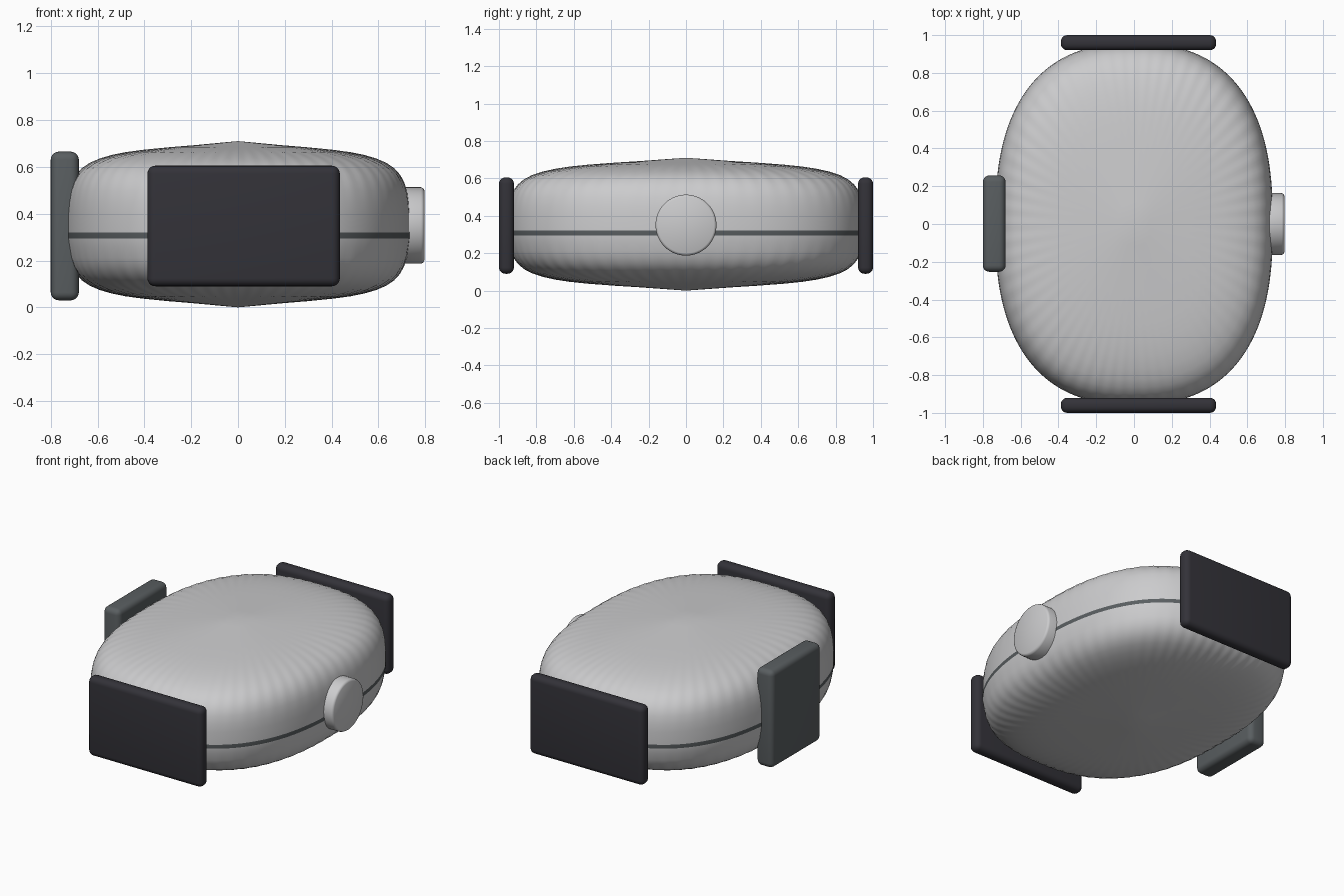
import bpy, bmesh, math

if "Cube" in bpy.data.objects:
    bpy.data.objects.remove(bpy.data.objects["Cube"])

def material(name, rgb):
    m = bpy.data.materials.new(name)
    m.diffuse_color = (*rgb, 1)
    m.use_nodes = True
    m.node_tree.nodes["Principled BSDF"].inputs["Base Color"].default_value = m.diffuse_color
    return m

SILVER = material("silver grey", (0.60, 0.60, 0.61))
SLATE = material("slate grey", (0.10, 0.112, 0.118))
BLACK = material("soft black", (0.033, 0.032, 0.040))

def finish(bm, name, mats, smooth=40):
    bmesh.ops.recalc_face_normals(bm, faces=bm.faces)
    me = bpy.data.meshes.new(name)
    bm.to_mesh(me)
    bm.free()
    ob = bpy.data.objects.new(name, me)
    bpy.context.collection.objects.link(ob)
    for m in mats:
        me.materials.append(m)
    bpy.ops.object.select_all(action='DESELECT')
    ob.select_set(True)
    bpy.context.view_layer.objects.active = ob
    bpy.ops.object.shade_smooth_by_angle(angle=math.radians(smooth))
    return ob

# Body: stacked superellipse rings with faint flutes on the shoulders
A, B, MID, N, SEG, FLUTES = 0.735, 0.955, 0.355, 2.5, 320, 64
half = [(.12, .347), (.25, .338), (.40, .329), (.55, .318), (.65, .308), (.73, .296),
        (.80, .281), (.86, .262), (.905, .240), (.94, .212), (.965, .180),
        (.982, .143), (.993, .095), (.999, .045)]
profile = [(s, MID - h) for s, h in half] + [(1, .295), (1, .32)] \
    + [(s, MID + h) for s, h in reversed(half)]
profile = sorted(set(profile), key=lambda p: p[1])
profile = [p for p in profile if not (.295 < p[1] < .32)]

def ring_point(t, s):
    c, n = math.cos(t), math.sin(t)
    r = 1 / ((abs(c) ** N + abs(n) ** N) ** (1 / N))
    ripple = 0.005 * math.sin(math.pi * min(1, max(0, (s - .45) / .55)))
    r *= s * (1 + ripple * math.cos(FLUTES * t))
    return A * r * c, B * r * n

bm = bmesh.new()
rings = [[bm.verts.new((*ring_point(2 * math.pi * i / SEG, s), z)) for i in range(SEG)]
         for s, z in profile]
for k in range(len(rings) - 1):
    seam = abs(profile[k][1] - .295) < .001
    for i in range(SEG):
        j = (i + 1) % SEG
        f = bm.faces.new((rings[k][i], rings[k][j], rings[k + 1][j], rings[k + 1][i]))
        f.material_index = 1 if seam else 0
for ring, z in ((rings[0], 0), (rings[-1], 2 * MID)):
    tip = bm.verts.new((0, 0, z))
    for i in range(SEG):
        bm.faces.new((ring[i], ring[(i + 1) % SEG], tip))
finish(bm, "body", [SILVER, SLATE], 60)

# Rounded plates
def plate(name, lo, hi, mat, radius):
    bm = bmesh.new()
    bmesh.ops.create_cube(bm, size=1)
    for v in bm.verts:
        v.co = [(l + h) / 2 + c * (h - l) for l, h, c in zip(lo, hi, v.co)]
    bmesh.ops.bevel(bm, geom=bm.edges[:], offset=radius, segments=5,
                    profile=0.5, affect='EDGES')
    finish(bm, name, [mat])

plate("front_strap_plate", (-.387, -1, .09), (.435, -.92, .605), BLACK, .034)
plate("back_strap_plate", (-.387, .92, .09), (.435, 1, .605), BLACK, .034)
plate("side_plate", (-.80, -.253, .03), (-.68, .257, .665), SLATE, .034)

# Round crown button on the right
bm = bmesh.new()
profile = [(.163, .68), (.163, .782), (.159, .791), (.150, .796)]
rows = [[bm.verts.new((x, r * math.cos(2 * math.pi * i / 64),
                       .35 + r * math.sin(2 * math.pi * i / 64))) for i in range(64)]
        for r, x in profile]
for a, b in zip(rows, rows[1:]):
    for i in range(64):
        j = (i + 1) % 64
        bm.faces.new((a[i], a[j], b[j], b[i]))
bm.faces.new(rows[0])
bm.faces.new(rows[-1])
finish(bm, "crown_button", [SILVER])
